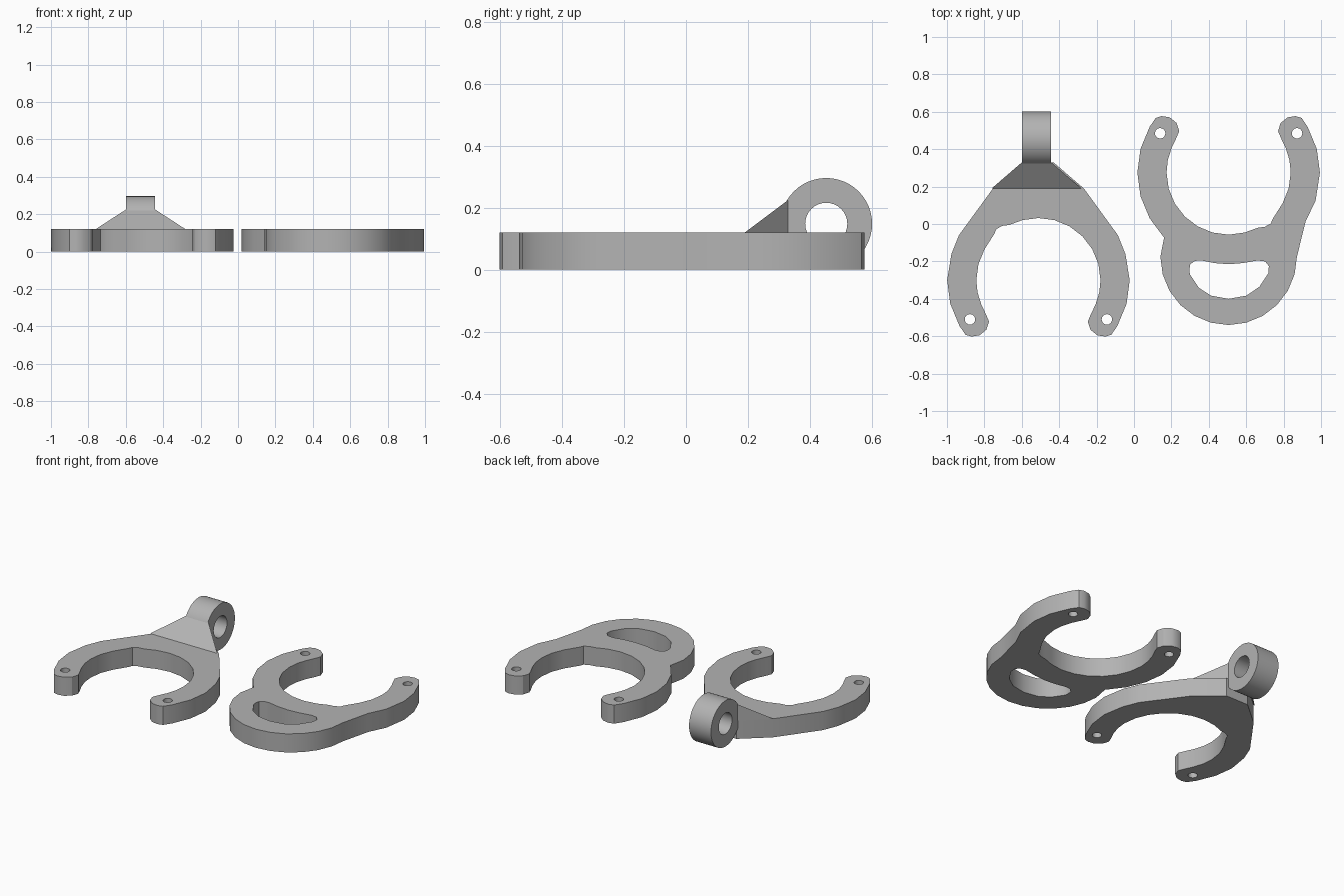
import bpy, bmesh
from math import sin, cos, radians
from mathutils import Matrix

if "Cube" in bpy.data.objects:
    bpy.data.objects.remove(bpy.data.objects["Cube"], do_unlink=True)

THICK = 0.12
R_OUT, R_IN = 0.488, 0.332

grey = bpy.data.materials.new("plain grey")
grey.use_nodes = True
GREY = (0.45, 0.45, 0.45, 1)
grey.diffuse_color = GREY
grey.node_tree.nodes["Principled BSDF"].inputs["Base Color"].default_value = GREY


def arc(cx, cy, r, start, end, steps):
    angles = [radians(start + (end - start) * i / steps) for i in range(steps + 1)]
    return [(cx + r * cos(a), cy + r * sin(a)) for a in angles]


def circle(cx, cy, r, sides=24):
    return arc(cx, cy, r, 0, 360, sides)[:-1]


def finish(obj):
    obj.data.materials.clear()
    obj.data.materials.append(grey)
    bpy.ops.object.select_all(action='DESELECT')
    obj.select_set(True)
    bpy.context.view_layer.objects.active = obj
    bpy.ops.object.shade_smooth_by_angle(angle=radians(30))


def plate(name, loops, depth, matrix):
    """Extrude an outline with holes into a solid of the given depth."""
    curve = bpy.data.curves.new(name, 'CURVE')
    curve.dimensions = '2D'
    curve.fill_mode = 'BOTH'
    curve.extrude = depth / 2
    for loop in loops:
        spline = curve.splines.new('POLY')
        spline.points.add(len(loop) - 1)
        for p, (x, y) in zip(spline.points, loop):
            p.co = (x, y, 0, 1)
        spline.use_cyclic_u = True
    helper = bpy.data.objects.new(name + "_outline", curve)
    bpy.context.collection.objects.link(helper)
    bpy.context.view_layer.update()
    mesh = bpy.data.meshes.new_from_object(
        helper.evaluated_get(bpy.context.evaluated_depsgraph_get()))
    bpy.data.objects.remove(helper, do_unlink=True)
    bm = bmesh.new()
    bm.from_mesh(mesh)
    bmesh.ops.remove_doubles(bm, verts=bm.verts, dist=0.0005)
    bmesh.ops.transform(bm, matrix=matrix, verts=bm.verts)
    bmesh.ops.recalc_face_normals(bm, faces=bm.faces)
    bm.to_mesh(mesh)
    bm.free()
    obj = bpy.data.objects.new(name, mesh)
    bpy.context.collection.objects.link(obj)
    finish(obj)
    return obj


# Shared clamp jaw, around its own centre and opening towards +y
tip = arc(0, 0, R_OUT, 180, 150, 2) + [
    (-0.39, 0.292), (-0.358, 0.302), (-0.315, 0.295), (-0.278, 0.265),
    (-0.264, 0.222), (-0.278, 0.188)] + arc(0, 0, R_IN, 157, 180, 2)
pocket = [(0.156, -0.295), (0.193, -0.29), (0.225, -0.273), (0.236, -0.247)]
inner = (arc(0, 0, R_IN, 195, 285, 6) + pocket + arc(0, 0, R_IN, 330, 345, 1))
jaw = tip + inner + [(-x, y) for x, y in reversed(tip)]
bolt_holes = [circle(s * 0.366, 0.21, 0.028, 16) for s in (-1, 1)]

# Clamp with the slotted lobe
lobe = ([(0.465, -0.15), (0.412, -0.26)]
        + arc(0, -0.45, 0.365, 0, -180, 12)
        + [(-0.345, -0.348)] + arc(0, 0, R_OUT, 210, 195, 1))
slot = [(-0.21, -0.52), (-0.205, -0.49), (-0.18, -0.472), (-0.145, -0.47),
        (-0.075, -0.484), (0, -0.49), (0.075, -0.484), (0.155, -0.47),
        (0.195, -0.475), (0.215, -0.5), (0.212, -0.538), (0.165, -0.61),
        (0.095, -0.658), (0, -0.675), (-0.095, -0.658), (-0.16, -0.615),
        (-0.207, -0.545)]
plate("slotted_clamp", [jaw + lobe, slot] + bolt_holes, THICK,
      Matrix.Translation((0.506, 0.275, THICK / 2)))

# Clamp with the neck, turned half way round
neck = [(0.465, -0.14), (0.425, -0.24), (0.243, -0.49), (0.08, -0.63)]
back = neck + [(-x, y) for x, y in reversed(neck)]
plate("necked_clamp", [jaw + back] + bolt_holes, THICK,
      Matrix.Translation((-0.511, -0.3, THICK / 2)) @ Matrix.Rotation(radians(180), 4, 'Z'))

# Sloping wedge on top of the neck
cx, y0, y1, top = -0.521, 0.19, 0.33, 0.225
bm = bmesh.new()
left, right = [
    [bm.verts.new(p) for p in ((cx + s * 0.24, y0, THICK),
                               (cx + s * 0.078, y1, THICK),
                               (cx + s * 0.078, y1, top))] for s in (1, -1)]
bm.faces.new(left)
bm.faces.new(right)
for i in range(3):
    j = (i + 1) % 3
    bm.faces.new((left[i], left[j], right[j], right[i]))
bmesh.ops.recalc_face_normals(bm, faces=bm.faces)
mesh = bpy.data.meshes.new("neck_wedge")
bm.to_mesh(mesh)
bm.free()
wedge = bpy.data.objects.new("neck_wedge", mesh)
bpy.context.collection.objects.link(wedge)
finish(wedge)

# Upright pivot ring, its axis along x
to_x = Matrix(((0, 0, 1, 0), (1, 0, 0, 0), (0, 1, 0, 0), (0, 0, 0, 1)))
plate("pivot_ring", [circle(0, 0, 0.148, 48), circle(0, 0, 0.068, 32)], 0.156,
      Matrix.Translation((cx, 0.453, 0.148)) @ to_x)
